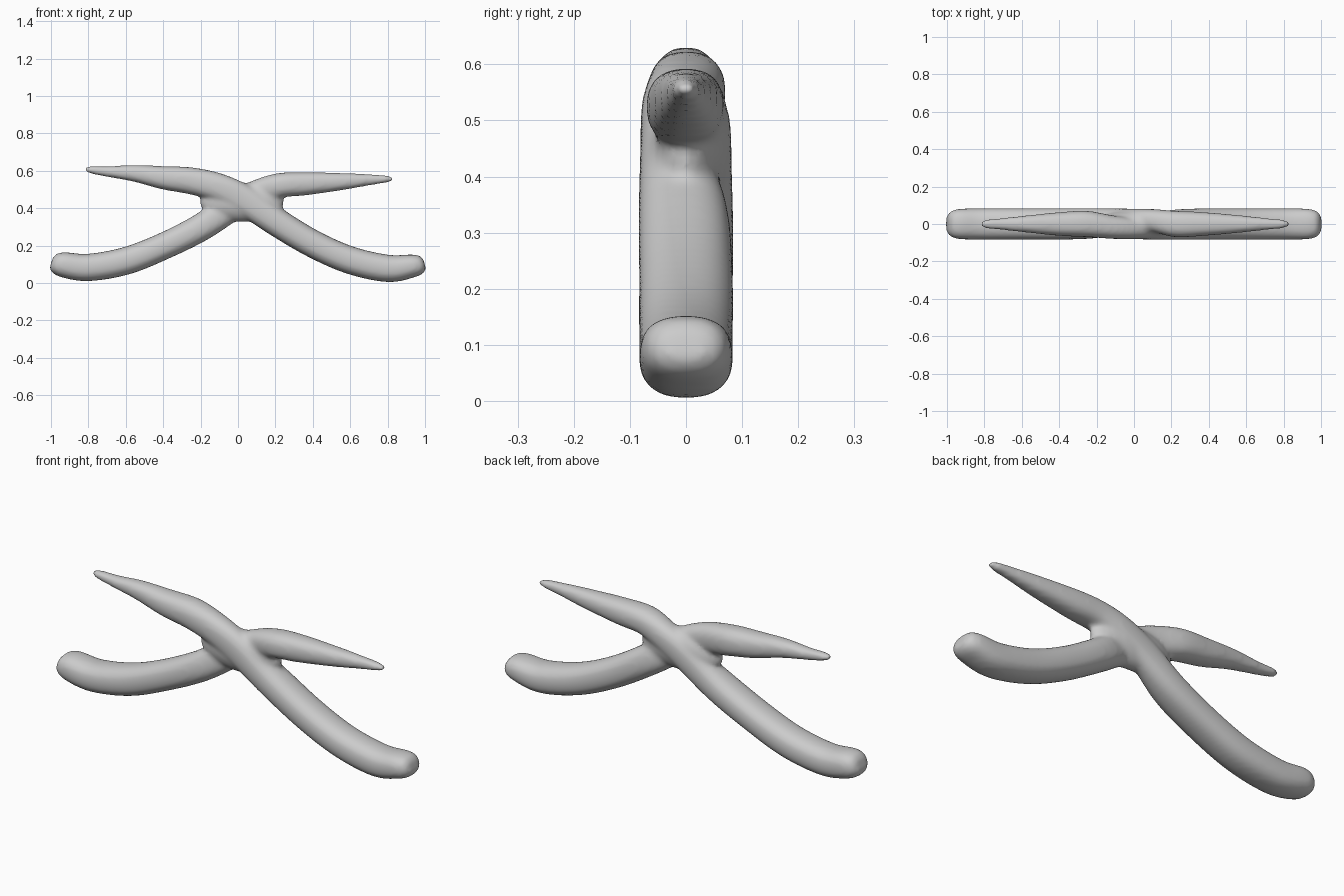
import bpy, bmesh, math
from mathutils import Vector

if "Cube" in bpy.data.objects:
    bpy.data.objects.remove(bpy.data.objects["Cube"])


def spline(keys, steps=5):
    """Catmull-Rom through the (x, y, z, depth radius, height radius) keys."""
    k = [Vector(p) for p in keys]
    out = []
    for i in range(len(k) - 1):
        a, b, c, d = k[max(i - 1, 0)], k[i], k[i + 1], k[min(i + 2, len(k) - 1)]
        for s in range(steps):
            t = s / steps
            out.append(0.5 * (2 * b + (c - a) * t + (2 * a - 5 * b + 4 * c - d) * t * t
                              + (3 * b - a - 3 * c + d) * t ** 3))
    return out + [k[-1]]


def sweep(bm, keys, sides=28):
    """Rounded-oval tube along a path."""
    pts = spline(keys)
    power = 2 / 2.4
    rings = []
    for i, p in enumerate(pts):
        q, r = pts[max(i - 1, 0)], pts[min(i + 1, len(pts) - 1)]
        tan = Vector((r[0] - q[0], 0, r[2] - q[2])).normalized()
        up = Vector((-tan.z, 0, tan.x))
        ring = []
        for j in range(sides):
            a = 2 * math.pi * j / sides
            c, s = math.cos(a), math.sin(a)
            dy = math.copysign(abs(c) ** power, c) * p[3]
            dz = math.copysign(abs(s) ** power, s) * p[4]
            ring.append(bm.verts.new(Vector(p[:3]) + Vector((0, dy, 0)) + up * dz))
        rings.append(ring)
    for a, b in zip(rings, rings[1:]):
        for j in range(sides):
            n = (j + 1) % sides
            bm.faces.new((a[j], a[n], b[n], b[j]))
    bm.faces.new(rings[0])
    bm.faces.new(rings[-1])


# Front arm: right handle to left jaw
front_arm = [(.998, 0, .102, .04, .025), (.98, 0, .098, .066, .048), (.93, 0, .091, .081, .062),
             (.8, 0, .078, .084, .073), (.6, 0, .122, .084, .074), (.4, 0, .21, .084, .074),
             (.2, -.005, .33, .08, .076), (.04, -.022, .44, .06, .08), (-.1, -.018, .51, .062, .075),
             (-.25, 0, .546, .07, .072), (-.4, 0, .563, .063, .062), (-.55, 0, .586, .048, .045),
             (-.7, 0, .596, .032, .028), (-.79, 0, .606, .023, .02), (-.818, 0, .607, .012, .01)]

# Back arm: left handle to right jaw
back_arm = [(-.998, 0, .11, .04, .03), (-.98, 0, .105, .066, .052), (-.93, 0, .097, .081, .068),
            (-.8, 0, .083, .084, .073), (-.6, 0, .118, .084, .074), (-.4, 0, .196, .084, .072),
            (-.2, .005, .296, .08, .074), (-.03, .022, .41, .06, .076), (.1, .018, .48, .062, .07),
            (.22, 0, .521, .07, .066), (.36, 0, .531, .064, .062), (.55, 0, .542, .048, .046),
            (.7, 0, .552, .032, .03), (.8, 0, .556, .022, .018), (.828, 0, .556, .012, .009)]

bm = bmesh.new()
sweep(bm, front_arm)
sweep(bm, back_arm)

# Pivot hub that webs the two arms together
hub = bmesh.ops.create_uvsphere(bm, u_segments=32, v_segments=16, radius=1)["verts"]
for v in hub:
    v.co = Vector((.02 + v.co.x * .225, v.co.y * .074, .432 + v.co.z * .105))

bmesh.ops.recalc_face_normals(bm, faces=bm.faces)
mesh = bpy.data.meshes.new("pliers")
bm.to_mesh(mesh)
bm.free()
pliers = bpy.data.objects.new("pliers", mesh)
bpy.context.collection.objects.link(pliers)

# Fuse into one soft cast body
remesh = pliers.modifiers.new("fuse", 'REMESH')
remesh.mode = 'VOXEL'
remesh.voxel_size = .011
remesh.use_smooth_shade = True
soften = pliers.modifiers.new("soften", 'SMOOTH')
soften.factor = .5
soften.iterations = 8
